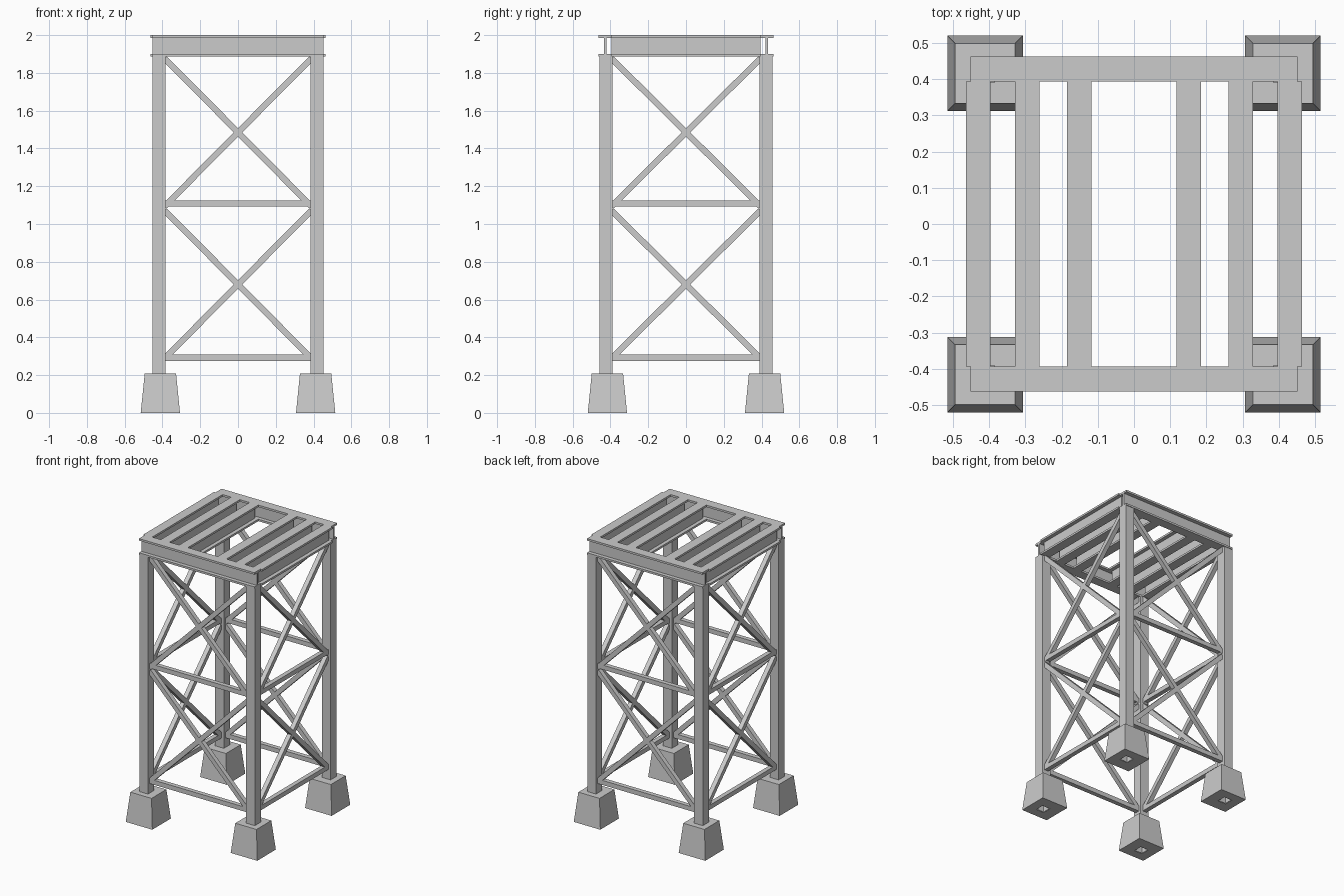
import bpy, bmesh
from math import atan2, hypot, pi
from mathutils import Matrix, Vector

if "Cube" in bpy.data.objects:
    bpy.data.objects.remove(bpy.data.objects["Cube"])


def make(name, bm):
    bmesh.ops.recalc_face_normals(bm, faces=bm.faces)
    me = bpy.data.meshes.new(name)
    bm.to_mesh(me)
    bm.free()
    ob = bpy.data.objects.new(name, me)
    bpy.context.collection.objects.link(ob)
    return ob


def ring_loft(name, rings):
    """Closed loft through square rings (cx, cy, half_size, z); last joins first."""
    bm = bmesh.new()
    loops = [[bm.verts.new((cx + sx * h, cy + sy * h, z))
              for sx, sy in ((-1, -1), (1, -1), (1, 1), (-1, 1))]
             for cx, cy, h, z in rings]
    for a, b in zip(loops, loops[1:] + loops[:1]):
        for i in range(4):
            j = (i + 1) % 4
            bm.faces.new((a[i], a[j], b[j], b[i]))
    return make(name, bm)


def bar(name, p, q, size):
    """Square bar from p to q."""
    p, q = Vector(p), Vector(q)
    d = q - p
    bm = bmesh.new()
    rot = Matrix.Rotation(atan2(d.y, d.x), 4, 'Z') @ Matrix.Rotation(-atan2(d.z, hypot(d.x, d.y)), 4, 'Y')
    mat = Matrix.Translation((p + q) / 2) @ rot @ Matrix.Diagonal((d.length, size, size, 1))
    bmesh.ops.create_cube(bm, size=1, matrix=mat)
    return make(name, bm)


def i_beam(name, centre, length, along_y):
    """I-section beam lying flat, its top at z = 2."""
    w, t, web = 0.034, 0.014, 0.007
    top, bot = 2.0, 1.886
    half = [(w, bot), (w, bot + t), (web, bot + t), (web, top - t), (w, top - t), (w, top)]
    prof = half + [(-u, z) for u, z in reversed(half)]
    bm = bmesh.new()
    face = bm.faces.new([bm.verts.new((-length / 2, u, z)) for u, z in prof])
    ext = bmesh.ops.extrude_face_region(bm, geom=[face])
    bmesh.ops.translate(bm, vec=(length, 0, 0),
                        verts=[v for v in ext['geom'] if isinstance(v, bmesh.types.BMVert)])
    if along_y:
        bm.transform(Matrix.Rotation(pi / 2, 4, 'Z'))
    bm.transform(Matrix.Translation((centre[0], centre[1], 0)))
    return make(name, bm)


LX, LY, LH = 0.418, 0.424, 0.034   # leg centres and half width
BAR = 0.032

# Legs (square tubes) and tapered footings
for sx in (-1, 1):
    for sy in (-1, 1):
        lx, ly = sx * LX, sy * LY
        ring_loft("leg", [(lx, ly, LH, 0.002), (lx, ly, LH, 1.9),
                          (lx, ly, LH - 0.005, 1.9), (lx, ly, LH - 0.005, 0.002)])
        fx, fy = sx * 0.411, sy * 0.416
        ring_loft("footing", [(fx, fy, 0.104, 0), (fx, fy, 0.083, 0.208),
                              (lx, ly, LH - 0.002, 0.208), (lx, ly, LH - 0.002, 0)])

# Horizontal rails and cross braces on all four sides
for s in (-1, 1):
    for side, point, h in (("front_back", lambda u, z: (u, s * LY, z), LX - LH + 0.004),
                           ("side", lambda u, z: (s * LX, u, z), LY - LH + 0.004)):
        for z in (0.292, 1.109):
            bar(side + "_rail", point(-h, z), point(h, z), BAR)
        for zc in (0.68, 1.485):
            for d in (-1, 1):
                bar(side + "_brace", point(-h, zc - d * 0.391), point(h, zc + d * 0.391), BAR)

# Top frame: two long beams front and back, six joists between them
for s in (-1, 1):
    i_beam("end_beam", (0, s * 0.428), 0.904, False)
    for x in (0.151, 0.295, 0.430):
        i_beam("joist", (s * x, 0), 0.788, True)
